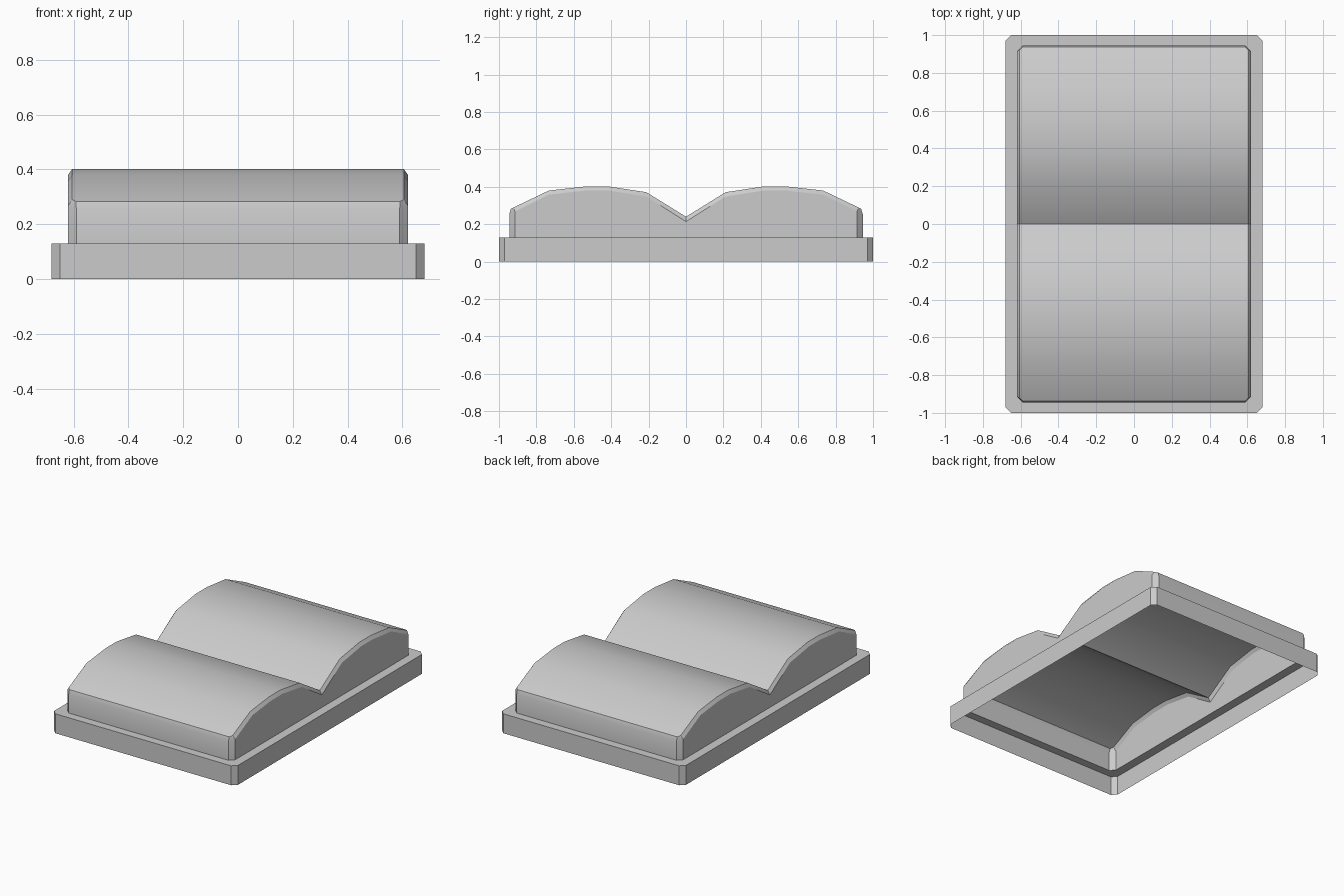
import bpy
import math

if "Cube" in bpy.data.objects:
    bpy.data.objects.remove(bpy.data.objects["Cube"])


def ring(side):
    """Closed loop from the right-hand side points (front to back), mirrored in x."""
    return side + [(-x, y, z) for x, y, z in reversed(side)]


def octagon(hx, hy, c, z):
    return ring([(hx - c, -hy, z), (hx, -hy + c, z), (hx, hy - c, z), (hx - c, hy, z)])


def loft(name, rings, cap=False):
    n = len(rings[0])
    verts = [p for r in rings for p in r]
    faces = []
    for k in range(len(rings) - 1):
        for i in range(n):
            j = (i + 1) % n
            faces.append((k * n + i, k * n + j, (k + 1) * n + j, (k + 1) * n + i))
    if cap:  # strips running across the width of the last ring
        b = (len(rings) - 1) * n
        for i in range(n // 2 - 1):
            faces.append((b + i, b + i + 1, b + n - 2 - i, b + n - 1 - i))
    me = bpy.data.meshes.new(name)
    me.from_pydata(verts, [], faces)
    ob = bpy.data.objects.new(name, me)
    bpy.context.collection.objects.link(ob)
    bpy.ops.object.select_all(action='DESELECT')
    bpy.context.view_layer.objects.active = ob
    ob.select_set(True)
    bpy.ops.object.shade_smooth_by_angle(angle=math.radians(28))
    return ob


def both_ends(half):
    """Mirror a centre-to-back point list to the front."""
    return [(x, -y, z) for x, y, z in reversed(half[1:])] + half


# Base skirt with its flat ledge, open underneath
loft("base_rim", [octagon(0.68, 1.0, 0.03, 0.0),
                  octagon(0.68, 1.0, 0.03, 0.13),
                  octagon(0.62, 0.945, 0.03, 0.13)])

# Double-arched cover: upright walls, small bevel, curved top
wall = both_ends([(0.62, 0.0, 0.214), (0.62, 0.212, 0.348), (0.62, 0.417, 0.38),
                  (0.62, 0.535, 0.38), (0.62, 0.733, 0.358), (0.62, 0.915, 0.267),
                  (0.59, 0.945, 0.255)])
top = both_ends([(0.605, 0.0, 0.24), (0.605, 0.212, 0.371), (0.605, 0.417, 0.402),
                 (0.605, 0.535, 0.402), (0.605, 0.733, 0.38), (0.605, 0.921, 0.29),
                 (0.591, 0.936, 0.283)])
foot = [(x, y, 0.13) for x, y, z in wall]
loft("arched_cover", [ring(foot), ring(wall), ring(top)], cap=True)
